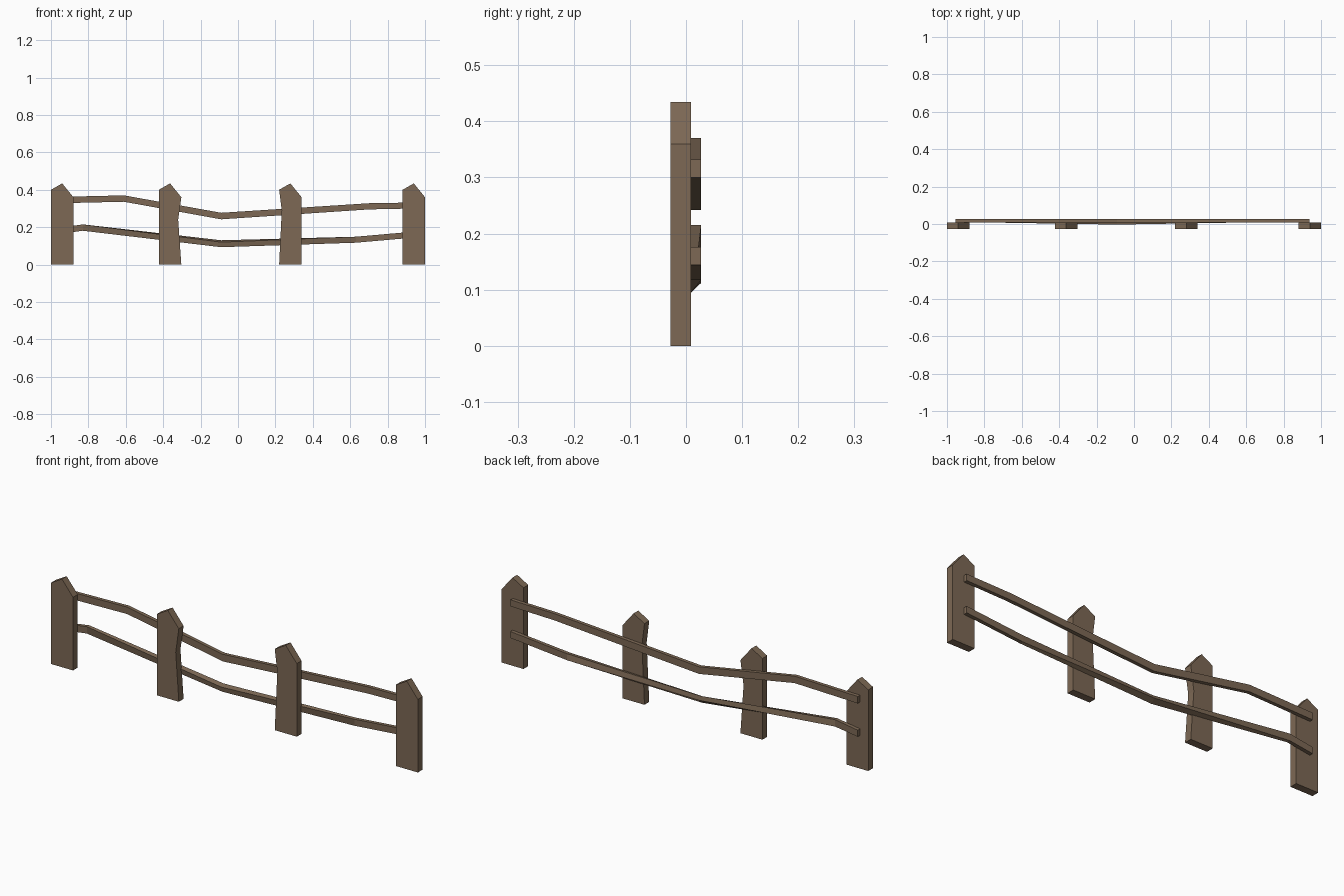
import bpy, bmesh

if "Cube" in bpy.data.objects:
    bpy.data.objects.remove(bpy.data.objects["Cube"])

wood = bpy.data.materials.new("weathered_brown_wood")
wood.diffuse_color = (0.205, 0.14, 0.09, 1)
wood.use_nodes = True
wood.node_tree.nodes["Principled BSDF"].inputs["Base Color"].default_value = wood.diffuse_color


def loft(name, sections):
    """Join matching rings of points with flat quads and cap both ends."""
    bm = bmesh.new()
    rings = [[bm.verts.new(p) for p in s] for s in sections]
    n = len(rings[0])
    for a, b in zip(rings, rings[1:]):
        for i in range(n):
            j = (i + 1) % n
            bm.faces.new((a[i], a[j], b[j], b[i]))
    bm.faces.new(rings[0])
    bm.faces.new(rings[-1])
    bmesh.ops.recalc_face_normals(bm, faces=bm.faces[:])
    mesh = bpy.data.meshes.new(name)
    bm.to_mesh(mesh)
    bm.free()
    mesh.materials.append(wood)
    obj = bpy.data.objects.new(name, mesh)
    bpy.context.collection.objects.link(obj)


# Pointed posts; the two inner ones have a worn notch on one side
def post(name, x, left=(), right=()):
    outline = [(-0.06, 0), (0.06, 0), *right, (0.06, 0.36), (0.0, 0.434), (-0.06, 0.40), *left]
    loft(name, [[(x + px, y, z) for px, z in outline] for y in (-0.028, 0.009)])


post("post_left", -0.94)
post("post_inner_left", -0.363, right=[(0.043, 0.24)])
post("post_inner_right", 0.28, left=[(-0.046, 0.29)])
post("post_right", 0.94)


# Bent rails behind the posts: (x, top z, bottom z)
def section(x, top, bottom):
    return [(x, 0.009, bottom), (x, 0.027, bottom), (x, 0.027, top), (x, 0.009, top)]


upper = [(-0.955, 0.362, 0.328), (-0.61, 0.37, 0.336), (-0.09, 0.277, 0.242),
         (0.70, 0.328, 0.295), (0.938, 0.332, 0.30)]
loft("upper_rail", [section(*s) for s in upper])

# The lower rail twists forward at its lowest bend
twisted = [(-0.09, 0.007, 0.093), (-0.09, 0.027, 0.112), (-0.09, 0.017, 0.13), (-0.09, -0.003, 0.12)]
lower = [section(-0.955, 0.196, 0.164), section(-0.83, 0.215, 0.181), twisted,
         section(0.63, 0.149, 0.117), section(0.938, 0.176, 0.144)]
loft("lower_rail", lower)
